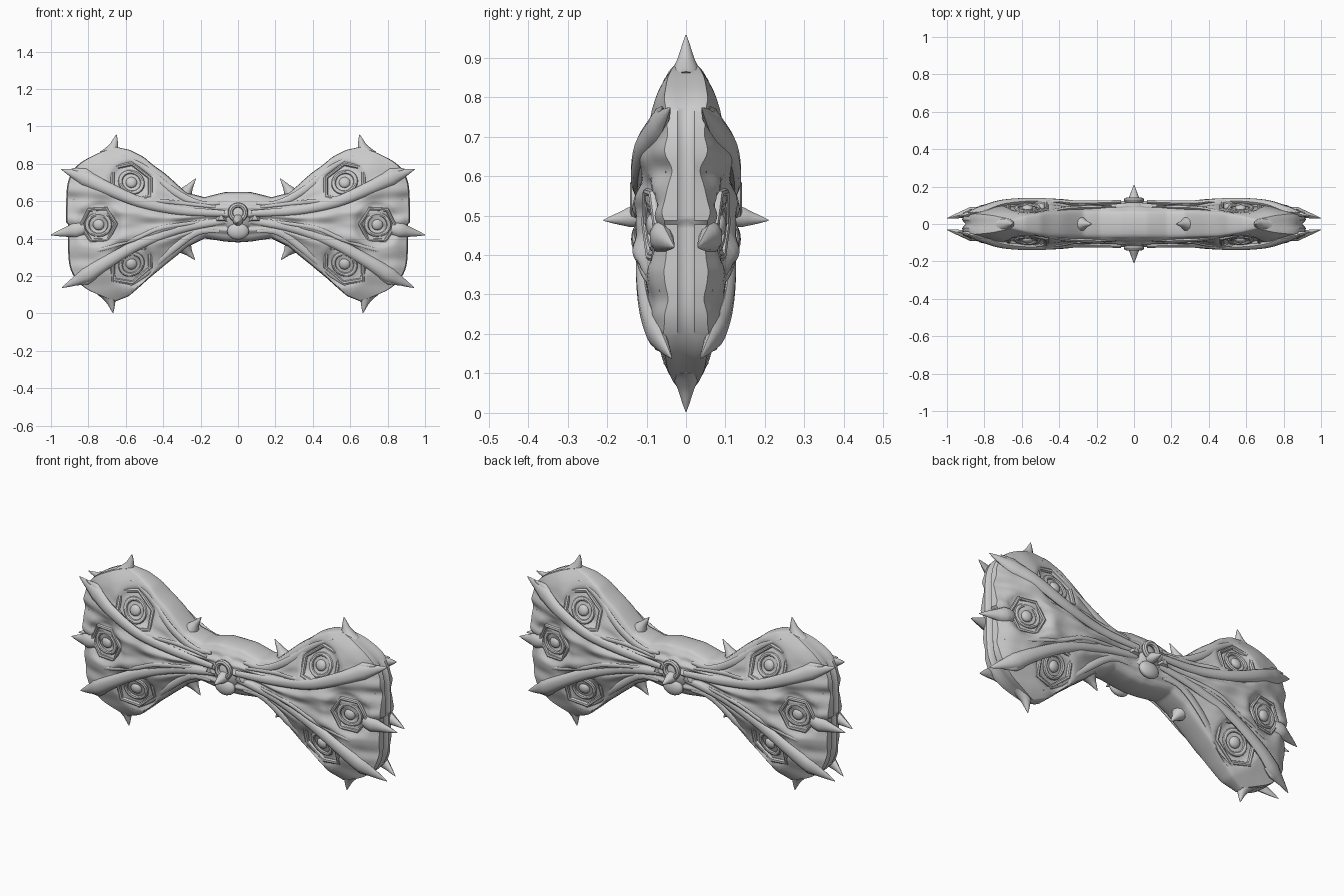
import bpy, bmesh, math
from mathutils import Vector, Matrix, noise
from mathutils.bvhtree import BVHTree

if "Cube" in bpy.data.objects:
    bpy.data.objects.remove(bpy.data.objects["Cube"])

TOP = [(0, .632), (.07, .632), (.18, .606), (.27, .63), (.4, .742), (.5, .823), (.58, .865), (.66, .885)]
BOT = [(0, .398), (.07, .402), (.18, .417), (.27, .37), (.4, .263), (.5, .177), (.58, .105), (.66, .07)]
THICK = [(0, .112), (.1, .103), (.22, .103), (.42, .127), (.6, .125), (.75, .108), (.85, .078), (.92, .045)]
RIM = [(0, .072), (.2, .072), (.45, .064), (.57, .046), (.66, .026)]
MEDALS = [(.57, .70, 40, 1.15), (.57, .265, -42, 1.15), (.745, .475, -3, .85)]


def interp(table, x):
    for (a, p), (b, q) in zip(table, table[1:]):
        if x <= b:
            f = max(0, (x - a) / (b - a))
            return p + (q - p) * f
    return table[-1][1]


def finish(obj, name, ref=None, axes=(True, True), angle=40):
    obj.name = name
    for p in obj.data.polygons:
        p.use_smooth = True
    bpy.ops.object.select_all(action='DESELECT')
    obj.select_set(True)
    bpy.context.view_layer.objects.active = obj
    bpy.ops.object.shade_smooth_by_angle(angle=math.radians(angle))
    m = obj.modifiers.new("Mirror", 'MIRROR')
    m.use_axis = (axes[0], axes[1], False)
    m.merge_threshold = .0008
    if ref:
        m.mirror_object = ref
    return obj


def from_bmesh(bm, name, ref=None, axes=(True, True), angle=40):
    bmesh.ops.recalc_face_normals(bm, faces=bm.faces)
    me = bpy.data.meshes.new(name)
    bm.to_mesh(me)
    bm.free()
    obj = bpy.data.objects.new(name, me)
    bpy.context.collection.objects.link(obj)
    return finish(obj, name, ref, axes, angle)


# Fan-shaped body: one quarter, mirrored to the other side and to the back
N, M, R = 56, 88, 4


def body_point(i, j):
    s = min(i, N) / N
    t = max(-1, min(1, 2 * (j - R) / (M - 2 * R) - 1))
    bx = .66 * s
    hi, lo = interp(TOP, bx), interp(BOT, bx)
    x = bx + (.253 if t > 0 else .243) * s * s * (1 - abs(t) ** 5.5)
    z = (hi + lo) / 2 + t * (hi - lo) / 2
    rim = interp(RIM, bx)
    y = rim + (max(interp(THICK, x), rim) - rim) * (1 - abs(t) ** 3)
    # sunken panels around the medallions, and wrinkles along the fan
    for mx, mz, _, _ in MEDALS:
        d = math.hypot(x - mx, z - mz)
        if d < .125:
            y -= .02 * min(1, (.125 - d) / .03)
    fade = min(1, i / 5) * (1 - t * t)
    y += fade * (.006 * math.sin(t * 17) + .016 * noise.noise(Vector((x * 9, 3, z * 17))))
    z += .006 * s * noise.noise(Vector((x * 12, 7, t * 4))) * abs(t)
    # rounded rim on the long edges
    out = min(j, M - j)
    if out < R:
        a = (R - out) / R * math.pi / 2
        y = rim * math.cos(a) if out else 0
        z += .018 * math.sin(a) * (1 if t > 0 else -1) * (1 - .5 * s)
    # shallow groove between the two shells at the outer edge
    if i > N:
        k = 1 - abs(t) ** 8
        x += (.006 if i == N + 1 else -.012) * k
        y = min(y, .022) if i == N + 1 else 0
    return Vector((x, -max(y, 0), z))


bm = bmesh.new()
grid = [[bm.verts.new(body_point(i, j)) for j in range(M + 1)] for i in range(N + 3)]
for i in range(N + 2):
    for j in range(M):
        bm.faces.new((grid[i][j], grid[i + 1][j], grid[i + 1][j + 1], grid[i][j + 1]))
bmesh.ops.remove_doubles(bm, verts=bm.verts, dist=.0005)
tree = BVHTree.FromBMesh(bm)
body = from_bmesh(bm, "bow_body")


def surface(x, z):
    hit, nor, _, _ = tree.ray_cast(Vector((x, -1, z)), Vector((0, 1, 0)))
    return hit if hit else Vector((x, -.03, z))


def horn(name, pts, radii, sides=10, axes=(True, True), flat=1.0):
    """Tapered tube through smoothed points, ending in a tip."""
    pts = [Vector(p) for p in pts]
    path = []
    for k in range(len(pts) - 1):
        a, b = pts[max(k - 1, 0)], pts[k]
        c, d = pts[k + 1], pts[min(k + 2, len(pts) - 1)]
        for q in range(5):
            f = q / 5
            p = .5 * (2 * b + (c - a) * f + (2 * a - 5 * b + 4 * c - d) * f * f
                      + (3 * b - a - 3 * c + d) * f ** 3)
            path.append((p, radii[k] + (radii[k + 1] - radii[k]) * f))
    path.append((pts[-1], max(radii[-1], .0015)))
    bm = bmesh.new()
    rings = []
    for k, (p, r) in enumerate(path):
        tan = path[min(k + 1, len(path) - 1)][0] - path[max(k - 1, 0)][0]
        ref = Vector((0, 1, 0)) if abs(tan.normalized().y) < .9 else Vector((0, 0, 1))
        u = tan.cross(ref).normalized()
        v = u.cross(tan).normalized()
        rings.append([bm.verts.new(p + r * (u * math.cos(a) + v * flat * math.sin(a)))
                      for a in (2 * math.pi * n / sides for n in range(sides))])
    for r0, r1 in zip(rings, rings[1:]):
        for n in range(sides):
            bm.faces.new((r0[n], r0[n - 1], r1[n - 1], r1[n]))
    bm.faces.new(rings[0])
    bm.faces.new(rings[-1])
    return from_bmesh(bm, name, body, axes)


def rib(name, xz, radii, tip=None, flat=.6):
    pts = [surface(x, z) for x, z in xz]
    return horn(name, pts + ([tip] if tip else []), radii, flat=flat)


# Main ribs running into the paired edge spikes
rib("upper_rib", [(.07, .535), (.3, .55), (.52, .595), (.7, .67), (.82, .725)],
    [.016, .024, .028, .034, .042, 0], (.945, -.04, .772))
rib("lower_rib", [(.07, .495), (.3, .455), (.52, .375), (.7, .275), (.81, .205)],
    [.016, .024, .028, .034, .042, 0], (.94, -.036, .138))
rib("middle_spike", [(.82, .455), (.87, .445)], [.03, .042, 0], (1.0, -.03, .42), .75)
rib("upper_side_spike", [(.76, .72), (.82, .75)], [.012, .026, 0], (.89, -.06, .775))
rib("lower_side_spike", [(.76, .2), (.81, .18)], [.012, .026, 0], (.88, -.05, .15))

# Thin creases beside the ribs and broad folds along the long edges
for name, xz, w in [
    ("crease_upper", [(.12, .57), (.3, .59), (.42, .60), (.6, .60), (.88, .61)], .011),
    ("crease_lower", [(.12, .5), (.4, .46), (.55, .40), (.72, .345), (.87, .31)], .011),
    ("edge_fold_upper", [(.1, .59), (.22, .59), (.36, .665), (.5, .78), (.62, .845)], .02),
    ("edge_fold_lower", [(.1, .44), (.22, .435), (.36, .335), (.5, .21), (.62, .125)], .02),
]:
    rib(name, xz, [.008, w, w, w * .8, .003], flat=.5)

# Corner spikes and small inward thorns on the long edges
horn("top_corner_spike", [(.69, 0, .84), (.665, 0, .893), (.65, 0, .957)], [.055, .026, 0], axes=(True, False), flat=.9)
horn("bottom_corner_spike", [(.70, 0, .12), (.68, 0, .066), (.668, 0, .003)], [.055, .026, 0], axes=(True, False), flat=.9)
horn("upper_thorn", [(.29, 0, .63), (.26, 0, .675), (.225, 0, .722)], [.05, .02, 0], axes=(True, False))
horn("lower_thorn", [(.29, 0, .36), (.262, 0, .325), (.23, 0, .288)], [.05, .02, 0], axes=(True, False))


def place(obj, name, x, z, turn=0, scale=(1, 1, 1), lift=0, axes=(True, True), angle=40):
    p = surface(x, z)
    # average the slope so the part sits flat on the fan
    px = surface(x + .08, z) - surface(x - .08, z) if x > .1 else Vector((1, 0, 0))
    pz = surface(x, z + .08) - surface(x, z - .08) if x > .1 else Vector((0, 0, 1))
    n = px.cross(pz).normalized()
    a = math.radians(turn)
    u = Vector((math.cos(a), 0, math.sin(a)))
    u = (u - n * u.dot(n)).normalized()
    rot = Matrix((u, n.cross(u), n)).transposed().to_4x4()
    if x < .1:
        p.y = -.112
    obj.matrix_world = Matrix.Translation(p + n * lift) @ rot @ Matrix.Diagonal((*scale, 1))
    bpy.context.view_layer.update()
    return finish(obj, name, body, axes, angle)


def ring(major, minor, segs):
    bpy.ops.mesh.primitive_torus_add(major_radius=major, minor_radius=minor,
                                     major_segments=segs, minor_segments=8)
    return bpy.context.object


def dome(radius):
    bpy.ops.mesh.primitive_uv_sphere_add(radius=radius, segments=20, ring_count=10)
    return bpy.context.object


# Medallions: angular frame, round ring and a centre boss
for n, (x, z, turn, stretch) in enumerate(MEDALS):
    place(ring(.112, .013, 6), f"panel_frame_{n}", x, z, turn, (stretch, .85, 1), .004, angle=25)
    place(ring(.056, .011, 20), f"medallion_ring_{n}", x, z, turn, (1.1, 1, .8), .004)
    place(dome(.03), f"medallion_boss_{n}", x, z, turn, (1, 1, .6), .002)

# Centre knot: wrapped band, ring, spike, side gems
bpy.ops.mesh.primitive_uv_sphere_add(radius=1, segments=32, ring_count=16, location=(0, 0, .515))
knot = bpy.context.object
knot.scale = (.11, .13, .13)
finish(knot, "centre_knot", axes=(False, False))
knot.modifiers.clear()
place(ring(.04, .014, 24), "knot_ring", 0, .54, lift=.016, axes=(False, True))
place(dome(.045), "knot_chin", 0, .44, scale=(1.3, 1, .6), axes=(False, True))
horn("knot_spike", [(0, -.10, .505), (0, -.145, .495), (0, -.209, .488)], [.036, .026, 0], axes=(False, True))
bpy.ops.mesh.primitive_cone_add(vertices=3, radius1=.045, radius2=.02, depth=.03)
place(bpy.context.object, "knot_side_gem", .09, .51, 0, angle=20)
